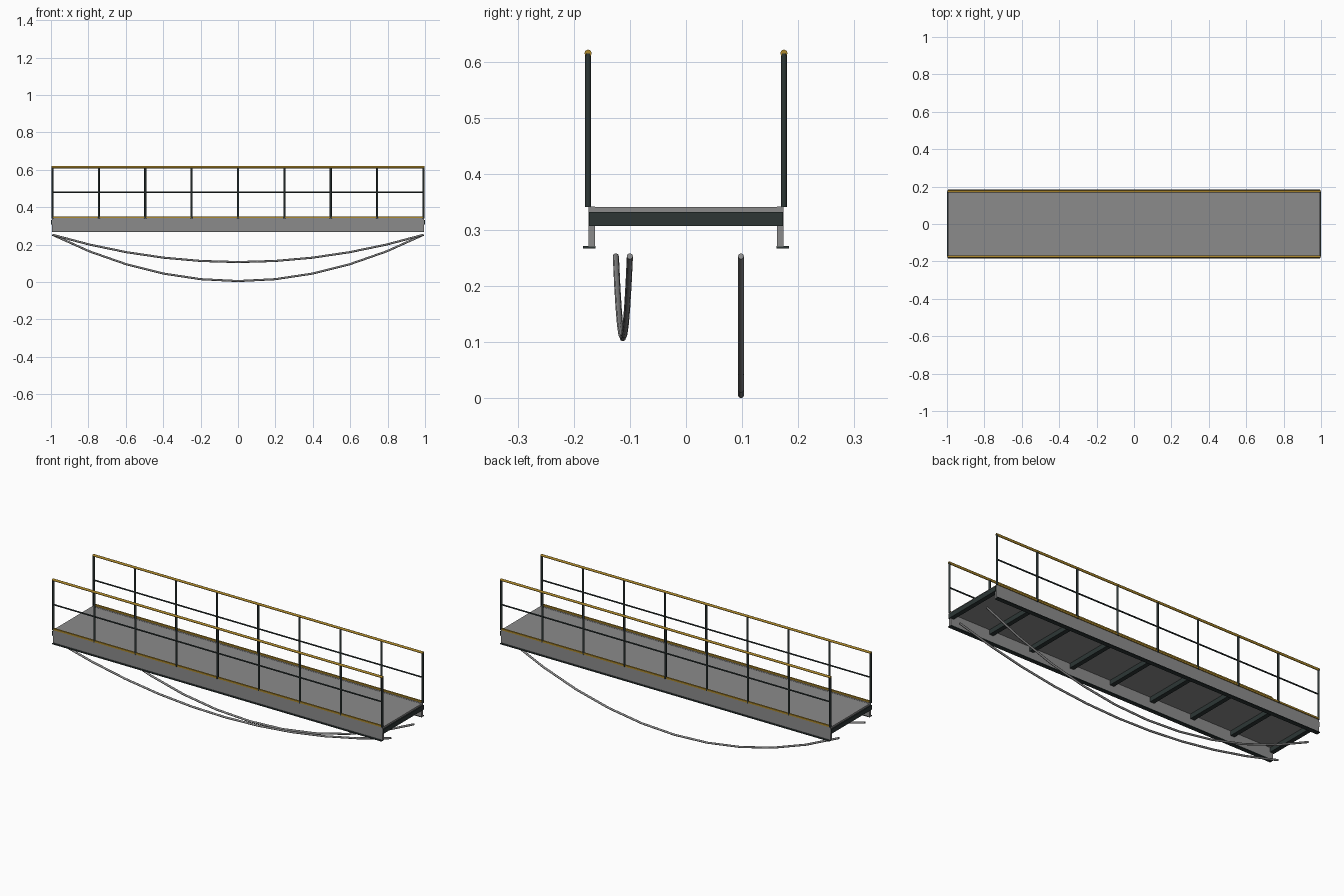
import bpy
from mathutils import Vector

if "Cube" in bpy.data.objects:
    bpy.data.objects.remove(bpy.data.objects["Cube"])


def material(name, rgb):
    m = bpy.data.materials.new(name)
    m.use_nodes = True
    m.diffuse_color = (*rgb, 1)
    m.node_tree.nodes["Principled BSDF"].inputs["Base Color"].default_value = (*rgb, 1)
    return m


GREY = material("grey steel", (0.26, 0.26, 0.26))
DARK = material("dark painted steel", (0.026, 0.037, 0.036))
YELLOW = material("safety yellow", (0.42, 0.25, 0.025))


def box(name, lo, hi, mat):
    lo, hi = Vector(lo), Vector(hi)
    bpy.ops.mesh.primitive_cube_add(size=1, location=(lo + hi) / 2)
    ob = bpy.context.object
    ob.name = name
    ob.scale = hi - lo
    ob.data.materials.append(mat)
    return ob


def tube(name, points, radius, mat):
    cu = bpy.data.curves.new(name, "CURVE")
    cu.dimensions = "3D"
    cu.bevel_depth = radius
    cu.bevel_resolution = 2
    cu.use_fill_caps = True
    sp = cu.splines.new("POLY")
    sp.points.add(len(points) - 1)
    for p, co in zip(sp.points, points):
        p.co = (*co, 1)
    cu.materials.append(mat)
    ob = bpy.data.objects.new(name, cu)
    bpy.context.collection.objects.link(ob)
    return ob


BAYS = 8
POST_X = 0.992
stations = [POST_X * (2 * i / BAYS - 1) for i in range(BAYS + 1)]

# Walking deck
box("deck", (-0.994, -0.163, 0.332), (0.994, 0.163, 0.341), GREY)

# Cross beams under the deck, with longer beams closing both ends
for x in stations[1:-1]:
    box("cross_beam", (x - 0.012, -0.163, 0.307), (x + 0.012, 0.163, 0.332), DARK)
for s in (-1, 1):
    xs = sorted((s * 0.976, s))
    box("end_beam", (xs[0], -0.173, 0.307), (xs[1], 0.173, 0.332), DARK)

# Side girders and railings, one set per side
for side, s in (("right", -1), ("left", 1)):
    def strip(name, y0, y1, z0, z1, mat):
        y0, y1 = sorted((s * y0, s * y1))
        box(f"{side}_{name}", (-0.994, y0, z0), (0.994, y1, z1), mat)

    strip("girder", 0.162, 0.174, 0.270, 0.342, GREY)
    strip("bottom_flange", 0.161, 0.184, 0.267, 0.271, DARK)
    strip("toe_strip", 0.170, 0.1785, 0.342, 0.351, YELLOW)
    y = s * 0.1745
    for x in stations:
        tube(f"{side}_post", [(x, y, 0.341), (x, y, 0.614)], 0.0055, DARK)
    tube(f"{side}_mid_rail", [(-POST_X, y, 0.48), (POST_X, y, 0.48)], 0.004, DARK)
    tube(f"{side}_top_rail", [(-0.996, y, 0.615), (0.996, y, 0.615)], 0.0065, YELLOW)


# Sagging cables below the deck
def cable(name, y_start, y_end, z_low, z_end):
    pts = []
    for i in range(11):
        t = i / 5 - 1
        y = y_start + (y_end - y_start) * i / 10
        pts.append((0.992 * t, y, z_low + (z_end - z_low) * t * t))
    tube(name, pts, 0.0055, GREY)


cable("deep_cable", 0.098, 0.098, 0.0055, 0.253)
cable("shallow_cable", -0.125, -0.1, 0.107, 0.253)
